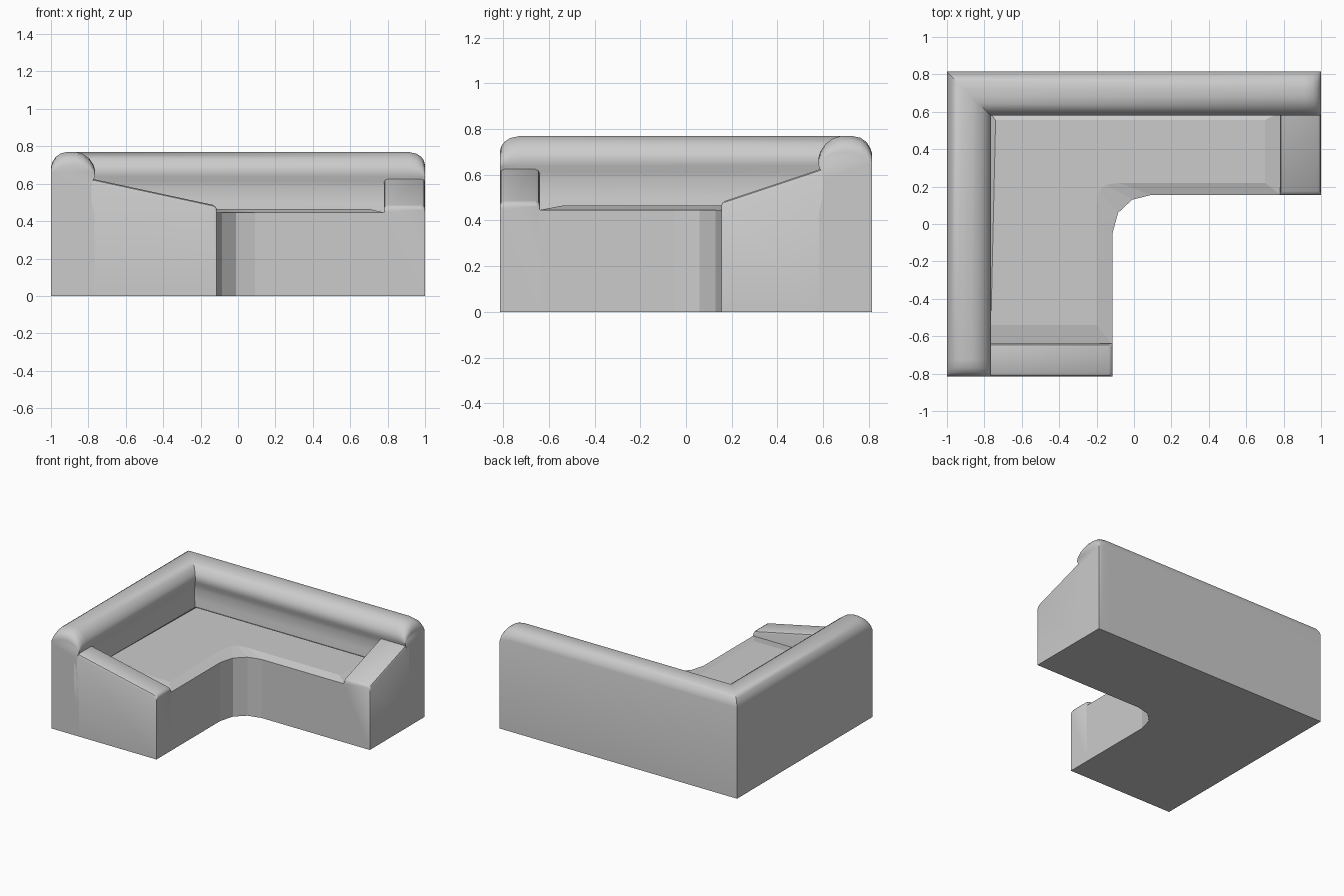
import bpy, bmesh, math

if "Cube" in bpy.data.objects:
    bpy.data.objects.remove(bpy.data.objects["Cube"])


def finish(name, bm, angle=40):
    bmesh.ops.recalc_face_normals(bm, faces=bm.faces)
    mesh = bpy.data.meshes.new(name)
    bm.to_mesh(mesh)
    bm.free()
    obj = bpy.data.objects.new(name, mesh)
    bpy.context.collection.objects.link(obj)
    bpy.ops.object.select_all(action='DESELECT')
    obj.select_set(True)
    bpy.context.view_layer.objects.active = obj
    bpy.ops.object.shade_smooth_by_angle(angle=math.radians(angle))
    return obj


def loft(name, rings, angle=40):
    """Closed solid skinned through rings with equal point counts."""
    bm = bmesh.new()
    rows = [[bm.verts.new(p) for p in ring] for ring in rings]
    n = len(rows[0])
    for a, b in zip(rows, rows[1:]):
        for i in range(n):
            j = (i + 1) % n
            bm.faces.new((a[i], a[j], b[j], b[i]))
    bm.faces.new(rows[0])
    bm.faces.new(rows[-1])
    return finish(name, bm, angle)


# Backrest: rolled profile (distance inward, height) swept round the corner
profile = [(0, 0), (0, .69), (.008, .716), (.025, .743), (.052, .762), (.09, .77),
           (.135, .77), (.17, .76), (.205, .735), (.228, .70), (.236, .67),
           (.232, .64), (.222, .612), (.216, .58), (.217, .50), (.232, .44), (.232, 0)]


def soften(z, d):
    """Round the roll down near its free ends (d = distance from the end)."""
    r = .09
    drop = r - math.sqrt(max(0, r * r - max(0, r - d) ** 2))
    return z if z < .62 else .62 + (z - .62) * (1 - drop * .8 / .15)


steps = [0, .006, .02, .045, .09]
rings = [[(-1 + u, -.815 + d, soften(z, d)) for u, z in profile] for d in steps]
rings.append([(-1 + u, .815 - u, z) for u, z in profile])
rings += [[(1 - d, .815 - u, soften(z, d)) for u, z in profile] for d in reversed(steps)]
loft("backrest", rings)

# Seat: L-shaped block with a rounded inner corner and a gently crowned top
outer = [(-.775, -.645), (-.115, -.645), (-.115, -.05), (-.085, .06), (-.01, .13),
         (.09, .155), (.785, .155), (.785, .6), (-.775, .6)]
inner = [(-.765, -.54), (-.2, -.54), (-.2, .1), (-.185, .18), (-.15, .21),
         (-.08, .22), (.70, .22), (.70, .555), (-.74, .555)]
loft("seat", [[(x, y, 0) for x, y in outer],
              [(x, y, .445) for x, y in outer],
              [(x, y, .465) for x, y in inner]], 5)


# Armrests: sloping blocks with softened top edges
def armrest(name, width, length, place):
    side = [(0, .02), (.006, .006), (.02, 0)]
    across = side + [(width - w, dz) for w, dz in reversed(side)]
    stations = [(0, .467), (.006, .478), (.02, .487), (length, .624), (length + .04, .628)]
    rings = []
    for t, z in stations:
        ring = [(0, t, 0)] + [(w, t, z - dz) for w, dz in across] + [(width, t, 0)]
        rings.append([place(*p) for p in ring])
    loft(name, rings)


armrest("right_armrest", .22, .43, lambda w, t, z: (.78 + w, .155 + t, z))
armrest("front_armrest", .175, .655, lambda w, t, z: (-.115 - t, -.815 + w, z))
